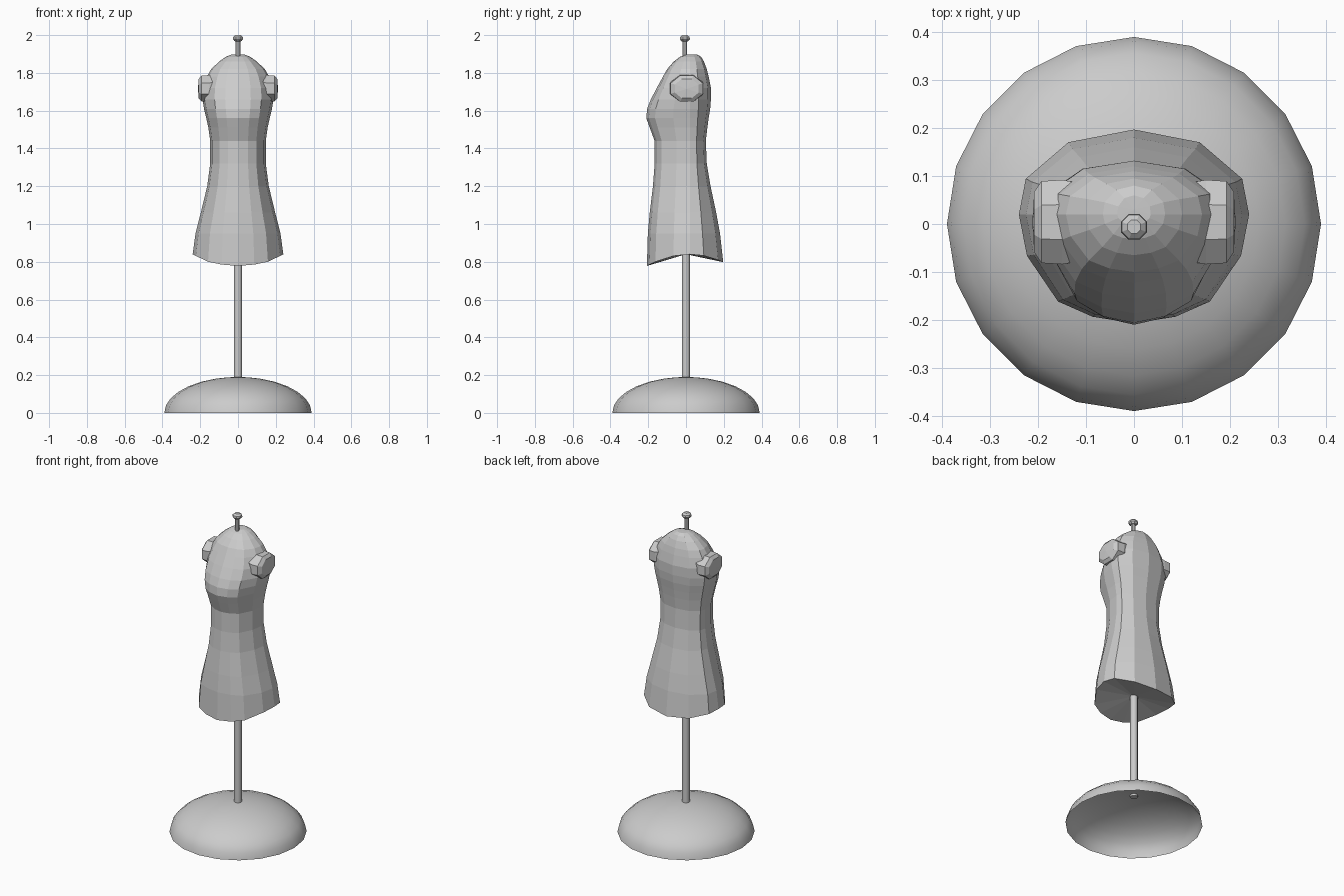
import bpy, bmesh
from math import sin, cos, pi, radians

if "Cube" in bpy.data.objects:
    bpy.data.objects.remove(bpy.data.objects["Cube"])


def loft(name, rings, cap_start=None, cap_end=None, smooth=False):
    """Skin a list of point rings; caps are fans to a centre point."""
    bm = bmesh.new()
    loops = [[bm.verts.new(p) for p in r] for r in rings]
    n = len(loops[0])
    for a, b in zip(loops, loops[1:]):
        for i in range(n):
            j = (i + 1) % n
            bm.faces.new((a[i], a[j], b[j], b[i]))
    for centre, loop in ((cap_start, loops[0]), (cap_end, loops[-1])):
        if centre:
            c = bm.verts.new(centre)
            for i in range(n):
                bm.faces.new((loop[i], loop[(i + 1) % n], c))
    bmesh.ops.recalc_face_normals(bm, faces=bm.faces)
    mesh = bpy.data.meshes.new(name)
    bm.to_mesh(mesh)
    bm.free()
    ob = bpy.data.objects.new(name, mesh)
    bpy.context.collection.objects.link(ob)
    for p in mesh.polygons:
        p.use_smooth = smooth
    return ob


def circle(r, z, n, y=0.0, phase=0.0):
    return [(r * cos(2 * pi * i / n + phase), y + r * sin(2 * pi * i / n + phase), z)
            for i in range(n)]


# Hollow domed base, open underneath
angles = [radians(a) for a in (0, 12, 24, 36, 48, 60, 72, 82)]
base = loft("base_dome", [circle(0.39 * cos(a), 0.19 * sin(a), 20) for a in angles],
            cap_end=(0, 0, 0.19), smooth=True)
# The open shell's normals must point outwards
if base.data.polygons[0].normal.dot(base.data.polygons[0].center) < 0:
    base.data.flip_normals()

# Support pole
pole = loft("support_pole", [circle(0.022, z, 10) for z in (0.178, 0.9)],
            (0, 0, 0.178), (0, 0, 0.9), smooth=True)
for p in pole.data.polygons:
    p.use_smooth = len(p.vertices) == 4

# Neck stem and knob
FY = -0.006
profile = [(0.013, 1.86), (0.013, 1.966), (0.02, 1.968), (0.029, 1.979),
           (0.027, 1.99), (0.015, 2.0)]
loft("neck_knob", [circle(r, z, 8, FY, pi / 8) for r, z in profile],
     (0, FY, 1.86), (0, FY, 2.0))

# Torso: one shared half section, scaled for each level
half = [(0, 1), (.57, .85), (.94, .42), (1, 0), (.93, -.38), (.66, -.8), (.36, -.94), (0, -1)]
section = half + [(-x, y) for x, y in half[-2:0:-1]]
YC = 0.02
levels = [  # z, half width, front y, back y
    (0.84, .240, -.207, .197), (0.95, .225, -.202, .180), (1.06, .197, -.192, .160),
    (1.20, .163, -.175, .130), (1.32, .147, -.166, .110), (1.44, .147, -.166, .105),
    (1.51, .157, -.192, .113), (1.56, .168, -.210, .120), (1.61, .180, -.206, .128),
    (1.66, .188, -.186, .132), (1.72, .185, -.155, .132), (1.78, .165, -.122, .120),
    (1.82, .142, -.100, .110), (1.86, .100, -.065, .095), (1.885, .065, -.032, .080),
    (1.897, .035, .000, .060)]
rings = []
for k, (z, w, yf, yb) in enumerate(levels):
    ring = []
    for x, y in section:
        d = yb - YC if y > 0 else YC - yf
        # hem dips at the front and back
        dip = (0.042 if y > 0 else 0.062) * y * y if k == 0 else 0
        ring.append((x * w, YC + y * d, z - dip))
    rings.append(ring)
loft("torso", rings, (0, 0, 0.84), (0, 0.03, 1.898))

# Faceted arm stubs
for side, name in ((1, "arm_cap_left"), (-1, "arm_cap_right")):
    stub = []
    for x, s in ((0.10, 0.9), (0.15, 1.0), (0.193, 0.97), (0.208, 0.72)):
        stub.append([(side * x, 0.004 + 0.088 * s * cos(pi * (i + .5) / 4) / cos(pi / 8),
                      1.717 + 0.071 * s * sin(pi * (i + .5) / 4) / cos(pi / 8)
                      + (0.02 if x < 0.12 else 0)) for i in range(8)])
    loft(name, stub, (side * 0.10, 0.004, 1.737), (side * 0.212, 0.004, 1.715))
